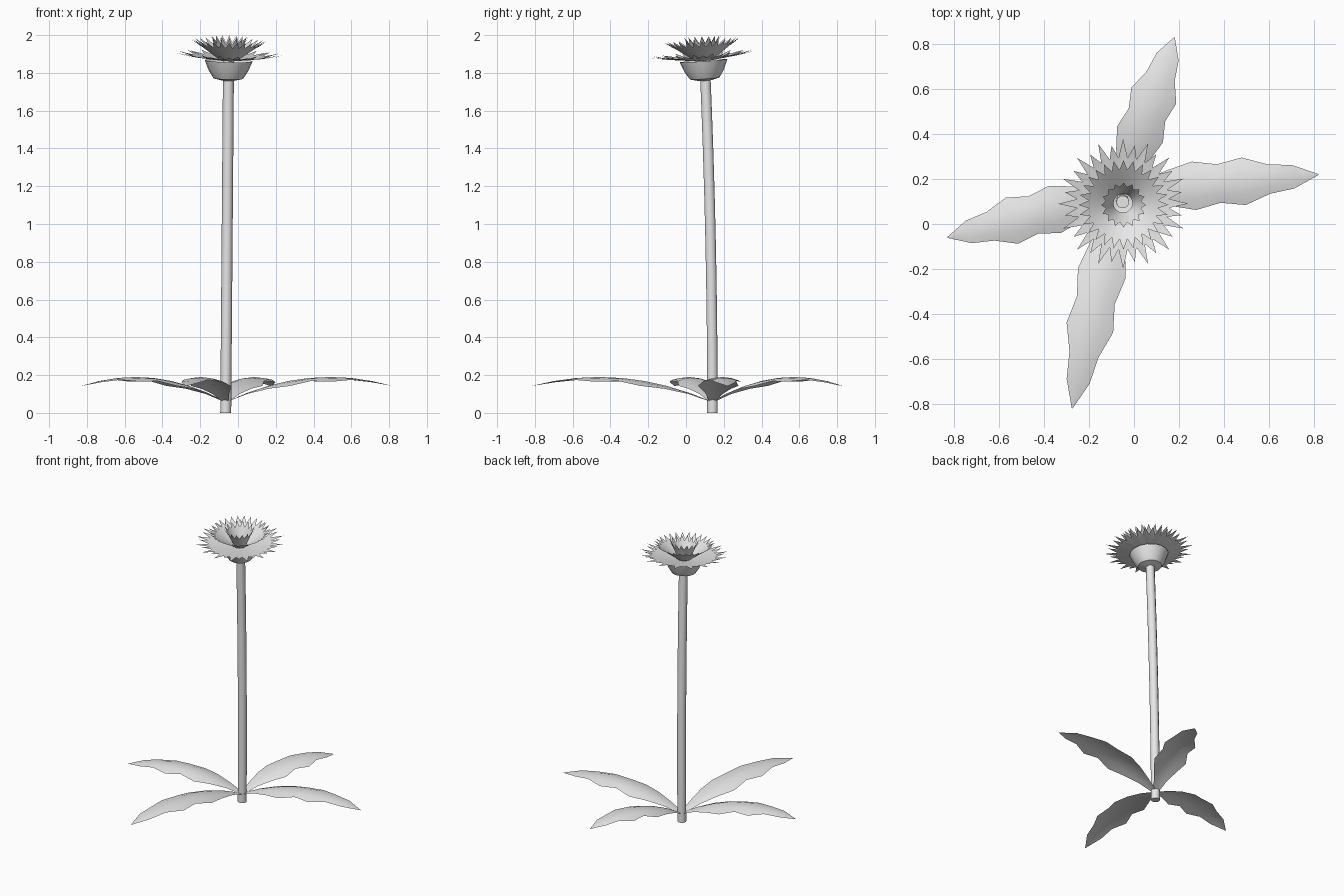
import bpy
import math
from mathutils import Matrix, Vector

cube = bpy.data.objects.get("Cube")
if cube:
    bpy.data.objects.remove(cube, do_unlink=True)

grey = bpy.data.materials.new("pale_grey")
grey.use_nodes = True
colour = (0.8, 0.8, 0.8, 1)
grey.diffuse_color = colour
grey.node_tree.nodes["Principled BSDF"].inputs["Base Color"].default_value = colour


def build(name, verts, faces, matrix=None):
    mesh = bpy.data.meshes.new(name)
    mesh.from_pydata(verts, [], faces)
    mesh.materials.append(grey)
    obj = bpy.data.objects.new(name, mesh)
    bpy.context.collection.objects.link(obj)
    if matrix:
        obj.matrix_world = matrix
    bpy.ops.object.select_all(action="DESELECT")
    obj.select_set(True)
    bpy.context.view_layer.objects.active = obj
    bpy.ops.object.shade_smooth_by_angle(angle=math.radians(40))
    return obj


def skin(rows, closed=True):
    """Quads joining equal rows of vertices."""
    n = len(rows[0])
    verts = [v for row in rows for v in row]
    faces = []
    for j in range(len(rows) - 1):
        for i in range(n if closed else n - 1):
            k = (i + 1) % n
            faces.append((j * n + i, j * n + k, (j + 1) * n + k, (j + 1) * n + i))
    return verts, faces


def ring(radius, z, sides, centre=(0, 0)):
    steps = [math.tau * i / sides for i in range(sides)]
    return [Vector((centre[0] + radius * math.cos(a), centre[1] + radius * math.sin(a), z))
            for a in steps]


# Stem, bending gently towards the front as it rises
FOOT = Vector((-0.065, 0.14, 0))
SIDES = 10
stem_rows = []
for i in range(9):
    t = i / 8
    centre = (FOOT.x + 0.015 * t, FOOT.y - 0.042 * t ** 2)
    stem_rows.append(ring(0.029, 1.88 * t, SIDES, centre))
verts, faces = skin(stem_rows)
faces.append(tuple(reversed(range(SIDES))))
faces.append(tuple(range(len(verts) - SIDES, len(verts))))
build("stem", verts, faces)

# Flower head frame, tilted with the stem
HEAD = (Matrix.Translation((-0.052, 0.1, 1.76))
        @ Matrix.Rotation(math.radians(4), 4, "X")
        @ Matrix.Rotation(math.radians(1.5), 4, "Y"))

# Bowl under the petals
bowl = [(0.027, -0.002), (0.078, 0.01), (0.104, 0.05), (0.127, 0.105)]
verts, faces = skin([ring(r, z, 16) for r, z in bowl])
build("bowl", verts, faces, HEAD)


def toothed_ring(name, teeth, inner, valley, tip, short=0):
    """Flared ring with pointed teeth; every other tooth can be shorter."""
    n = teeth * 2
    low = ring(*inner, n)
    mid = ring(valley[0] * 0.96, valley[1] - 0.002, n)
    gaps = ring(*valley, n)
    long_tips = ring(*tip, n)
    short_tips = ring(tip[0] - short, tip[1] + short * 0.25, n)
    edge = []
    for i in range(n):
        if i % 2:
            edge.append(gaps[i])
        else:
            edge.append(short_tips[i] if i % 4 else long_tips[i])
    verts, faces = skin([low, mid, edge])
    build(name, verts, faces, HEAD)


toothed_ring("outer_petals", 32, (0.045, 0.105), (0.205, 0.126), (0.29, 0.14), 0.025)
toothed_ring("middle_petals", 28, (0.045, 0.106), (0.155, 0.182), (0.2, 0.213))
toothed_ring("inner_petals", 16, (0.042, 0.11), (0.08, 0.195), (0.1, 0.232))

# Leaves: wavy-edged blades that arch outward from the stem
HALF_WIDTHS = [0.015, 0.045, 0.08, 0.108, 0.086, 0.106, 0.066, 0.052, 0.002]
ACROSS = [-1, -0.5, 0, 0.5, 1]


def leaf(name, tip):
    axis = Vector((tip[0], tip[1], 0)) - FOOT
    side = Vector((-axis.y, axis.x, 0)).normalized()
    rows = []
    for i, width in enumerate(HALF_WIDTHS):
        t = i / (len(HALF_WIDTHS) - 1)
        height = 0.19 - 0.34 * (t - 0.625) ** 2
        rows.append([FOOT + axis * t + side * (width * -s)
                     + Vector((0, 0, height - 2.2 * (width * s) ** 2)) for s in ACROSS])
    verts, faces = skin(rows, closed=False)
    build(name, verts, [tuple(reversed(f)) for f in faces])


leaf("left_leaf", (0.82, 0.22))
leaf("back_leaf", (0.18, 0.83))
leaf("right_leaf", (-0.83, -0.06))
leaf("front_leaf", (-0.275, -0.82))
